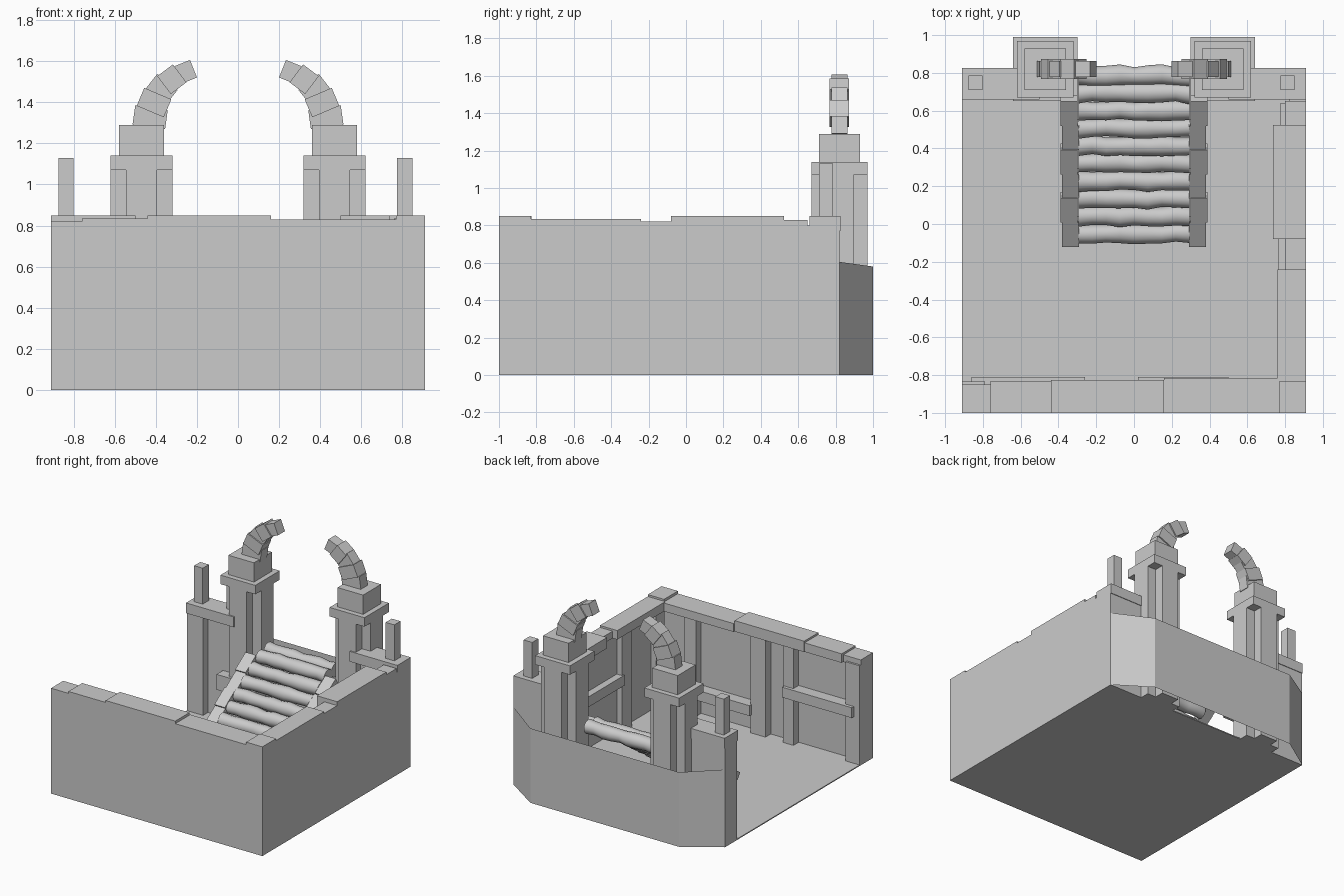
import bpy, bmesh, math, random
from mathutils import Vector, Matrix

random.seed(4)
cube = bpy.data.objects.get("Cube")
if cube:
    bpy.data.objects.remove(cube, do_unlink=True)

stone = bpy.data.materials.new("grey_stone")
stone.use_nodes = True
GREY = (0.6, 0.6, 0.6, 1)
stone.diffuse_color = GREY
stone.node_tree.nodes["Principled BSDF"].inputs["Base Color"].default_value = GREY


def finish(name, bm):
    mesh = bpy.data.meshes.new(name)
    bm.to_mesh(mesh)
    bm.free()
    mesh.materials.append(stone)
    ob = bpy.data.objects.new(name, mesh)
    bpy.context.collection.objects.link(ob)
    return ob


def add_box(bm, x, y, z):
    """Box from three (low, high) ranges."""
    mid = [(a + b) / 2 for a, b in (x, y, z)]
    size = [abs(b - a) for a, b in (x, y, z)]
    mat = Matrix.Translation(mid) @ Matrix.Diagonal((*size, 1))
    bmesh.ops.create_cube(bm, size=1, matrix=mat)


def boxes(name, ranges):
    bm = bmesh.new()
    for r in ranges:
        add_box(bm, *r)
    return finish(name, bm)


# Floor
boxes("floor", [((-.91, .91), (-1, .82), (0, .008))])

# Front wall: panel, uneven capping beams, posts and rails on the inside
boxes("front_wall_panel", [((-.91, .91), (-1, -.9), (0, .8))])
caps = [(-.91, -.76, .82, -.85), (-.76, -.44, .835, -.83), (-.44, .16, .85, -.825),
        (.16, .77, .83, -.815), (.77, .91, .85, -.83)]
boxes("front_wall_caps", [((a, b), (-1, y), (.765, h)) for a, b, h, y in caps])
posts = [(-.91, -.79), (-.34, -.25), (-.1, .03), (.5, .6)]
boxes("front_wall_posts", [(p, (-.92, -.835), (0, .78)) for p in posts])
boxes("front_wall_rails", [((-.86, -.26), (-.92, -.81), (.37, .45)),
                           ((.02, .5), (-.92, -.81), (.15, .23))])

# Side wall on the left
boxes("side_wall_panel", [((.82, .91), (-1, .82), (0, .8))])
caps = [(-.83, -.24, .835, .76), (-.24, -.08, .82, .8), (-.08, .525, .85, .735), (.525, .65, .83, .8)]
boxes("side_wall_caps", [((x, .91), (a, b), (.765, h)) for a, b, h, x in caps])
posts = [(-.84, -.74), (-.44, -.32), (.1, .21), (.52, .64)]
boxes("side_wall_posts", [((.775, .84), p, (0, .78)) for p in posts])
boxes("side_wall_rails", [((.765, .84), (-.34, .15), (.37, .45))])

# Back wall stubs beside the pillars, each with a finial post
for s, side, post in ((-1, "right", .838), (1, "left", .812)):
    boxes(side + "_back_wall", [
        ((s * .91, s * .5), (.73, .82), (0, .8)),
        ((s * .91, s * .77), (.67, .82), (0, .8))])
    boxes(side + "_back_cap", [((s * .91, s * .5), (.66, .825), (.77, .85))])
    boxes(side + "_finial_post", [((s * post - .037, s * post + .037), (.71, .785), (.84, 1.13))])

# Thin outer screen with angled ends
bm = bmesh.new()
plan = [(.91, .82, .605), (.64, 1, .58), (-.64, 1, .58), (-.91, .82, .605)]
low = [bm.verts.new((x, y, 0)) for x, y, z in plan]
top = [bm.verts.new((x, y, z)) for x, y, z in plan]
for i in range(3):
    bm.faces.new((low[i], low[i + 1], top[i + 1], top[i]))
screen = finish("back_screen", bm)

# Pillars: cross-shaped shaft, plinth, cap and upper block
PX, PY = .47, .82
LEVELS = [(.17, .17, .25, .37), (.15, .15, 1.07, 1.14), (.11, .11, 1.14, 1.29),
          (.15, .075, 0, 1.07), (.075, .15, 0, 1.07)]
HORN = [(-.435, 1.27), (-.41, 1.38), (-.37, 1.46), (-.315, 1.525), (-.25, 1.56), (-.205, 1.575)]
for s, side in ((-1, "right"), (1, "left")):
    boxes(side + "_pillar", [((s * PX - a, s * PX + a), (PY - b, PY + b), (lo, hi))
                             for a, b, lo, hi in LEVELS])
    # Curved horn made of tapering blocks
    bm = bmesh.new()
    for i in range(5):
        angle = math.radians(8 + i * 15)
        t = (i + .5) / 5
        mid = Vector((-.18 - .25 * math.cos(t * 1.38), PY, 1.29 + .27 * math.sin(t * 1.38)))
        width = .16 - .017 * i
        depth = .085 if i % 2 == 0 else .105
        mat = Matrix.Translation(mid) @ Matrix.Rotation(angle, 4, 'Y')
        bmesh.ops.create_cube(bm, size=1, matrix=mat @ Matrix.Diagonal((width, depth, .095, 1)))
    if s > 0:
        bmesh.ops.scale(bm, vec=(-1, 1, 1), verts=bm.verts)
        bmesh.ops.reverse_faces(bm, faces=bm.faces)
    finish(side + "_horn", bm)


# Stairs of wavy logs
SLOPE = .68


def stair_z(y):
    return .06 + SLOPE * (y + .08)


for i in range(10):
    y = -.05 + i * .093
    z = stair_z(min(y, .72))
    bm = bmesh.new()
    rings = []
    for k in range(9):
        r = random.uniform(.046, .056)
        cx = -.295 + .59 * k / 8
        dy = random.uniform(-.006, .006)
        rings.append([bm.verts.new((cx, y + dy + r * math.cos(a * math.tau / 12),
                                    z + r * math.sin(a * math.tau / 12))) for a in range(12)])
    for p, q in zip(rings, rings[1:]):
        for a in range(12):
            b = (a + 1) % 12
            bm.faces.new((p[a], p[b], q[b], q[a]))
    bm.faces.new(rings[0])
    bm.faces.new(rings[-1])
    bmesh.ops.recalc_face_normals(bm, faces=bm.faces)
    log = finish("stair_log_%d" % (i + 1), bm)
    for poly in log.data.polygons:
        poly.use_smooth = len(poly.vertices) == 4

# Sloping stringers in short blocks
tilt = Matrix.Rotation(math.atan(SLOPE), 4, 'X')
for s, side in ((-1, "right"), (1, "left")):
    bm = bmesh.new()
    for i in range(6):
        y = -.04 + i * .128
        shift = .006 * (i % 2)
        mid = Vector((s * (.337 + shift), y, stair_z(y) + .015 + shift))
        mat = Matrix.Translation(mid) @ tilt @ Matrix.Diagonal((.09, .155, .06, 1))
        bmesh.ops.create_cube(bm, size=1, matrix=mat)
    finish(side + "_stair_stringer", bm)
